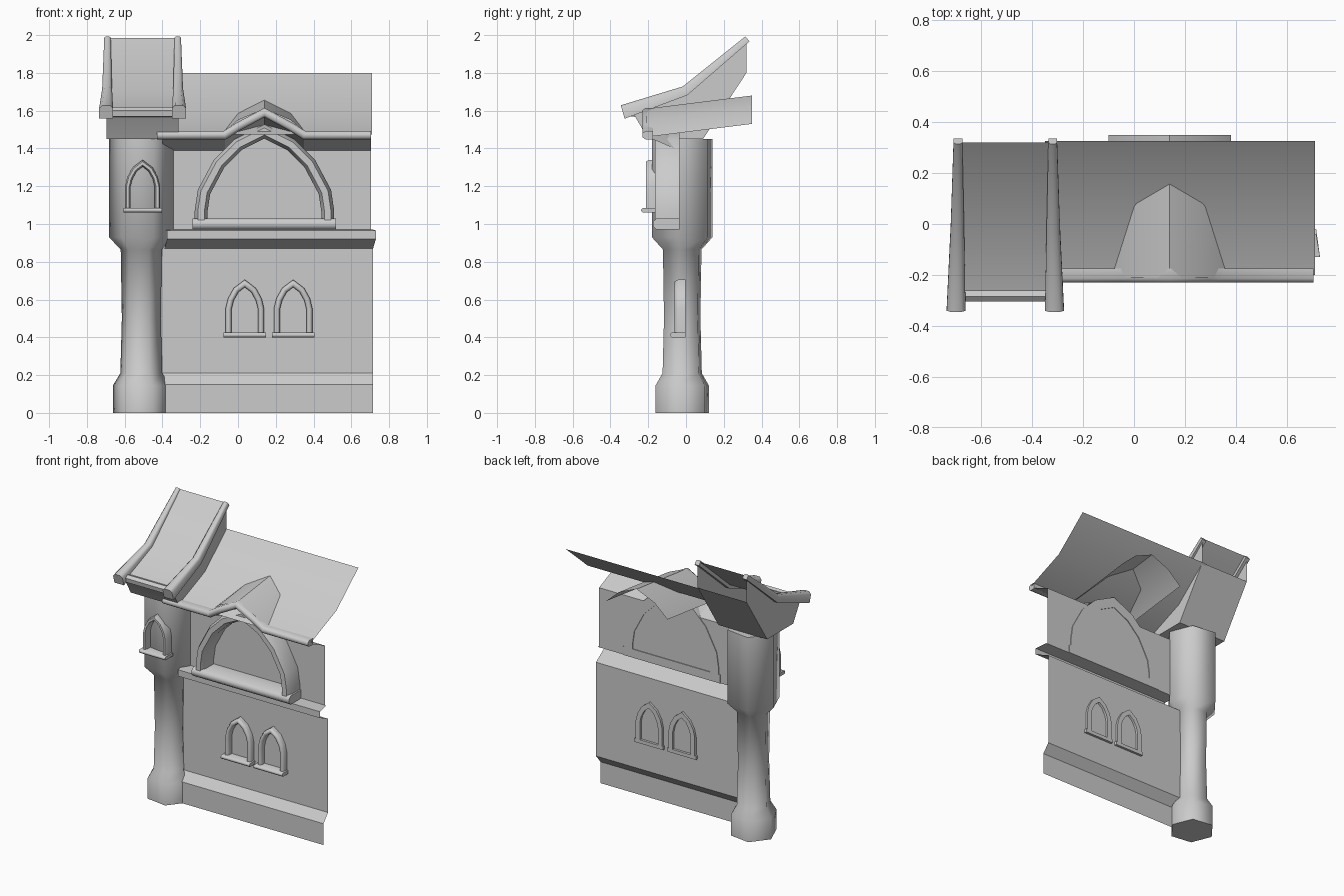
import bpy, bmesh, math
from math import radians, cos, sin
from mathutils import Vector

cube = bpy.data.objects.get("Cube")
if cube:
    bpy.data.objects.remove(cube, do_unlink=True)

# Single stone colour
GREY = (0.6, 0.6, 0.6, 1.0)
stone = bpy.data.materials.new("plain_grey")
stone.use_nodes = True
stone.diffuse_color = GREY
stone.node_tree.nodes["Principled BSDF"].inputs["Base Color"].default_value = GREY


def loft(name, sections, ring=False, caps=False, angle=30):
    """Join matching rows of points with quads; ring closes each row."""
    bm = bmesh.new()
    rows = [[bm.verts.new(p) for p in row] for row in sections]
    n = len(rows[0])
    for a, b in zip(rows, rows[1:]):
        for j in range(n if ring else n - 1):
            k = (j + 1) % n
            bm.faces.new((a[j], b[j], b[k], a[k]))
    if caps:
        bm.faces.new(rows[0])
        bm.faces.new(rows[-1][::-1])
    if ring or caps:
        bmesh.ops.recalc_face_normals(bm, faces=bm.faces)
    mesh = bpy.data.meshes.new(name)
    bm.to_mesh(mesh)
    bm.free()
    mesh.materials.append(stone)
    obj = bpy.data.objects.new(name, mesh)
    bpy.context.collection.objects.link(obj)
    bpy.ops.object.select_all(action='DESELECT')
    obj.select_set(True)
    bpy.context.view_layer.objects.active = obj
    bpy.ops.object.shade_smooth_by_angle(angle=radians(angle))
    return obj


def along_x(name, profile, x0, x1, **kw):
    """Extrude a (y, z) profile along x."""
    return loft(name, [[(x, y, z) for y, z in profile] for x in (x0, x1)], **kw)


def frame_sweep(name, path, half, front, back):
    """Sweep a rounded moulding along an (x, z) path in the facade plane."""
    pts = [Vector(p) for p in path]
    mid = front + 0.3 * (back - front)
    section = [(-half, back), (-half, mid), (-half * 0.5, front),
               (half * 0.5, front), (half, mid), (half, back)]
    rows = []
    for i, p in enumerate(pts):
        t_in = (p - pts[max(i - 1, 0)]).normalized()
        t_out = (pts[min(i + 1, len(pts) - 1)] - p).normalized()
        t = (t_in + t_out).normalized()
        normal = Vector((-t.y, t.x))
        ref = t_out if t_out.length else t_in
        stretch = 1 / max(t.dot(ref), 0.6)
        rows.append([(p.x + normal.x * o * stretch, y, p.y + normal.y * o * stretch)
                     for o, y in section])
    return loft(name, rows, ring=True, caps=True, angle=65)


def sill(name, cx, half, z0, z1, front, back):
    """Bar with a softened front under a window."""
    c = (z1 - z0) * 0.3
    profile = [(back, z0), (front + c, z0), (front, z0 + c),
               (front, z1 - c), (front + c, z1), (back, z1)]
    along_x(name, profile, cx - half, cx + half, ring=True, caps=True, angle=50)


def mirrored(cx, half_path):
    """Full arch from its left half, given as (distance from centre, z)."""
    left = [(cx - d, z) for d, z in half_path]
    return left + [(cx + d, z) for d, z in half_path[-2::-1]]


# Round corner tower
TX, TY = -0.512, -0.02
levels = [(0, .152), (.145, .152), (.21, .112), (.5, .104),
          (.865, .11), (.93, .173), (1.45, .173)]
loft("corner_tower",
     [[(TX + r * cos(radians(60 * k - 8)), TY + r * sin(radians(60 * k - 8)), z)
       for k in range(6)] for z, r in levels], ring=True, caps=True, angle=65)

# Lower wall with stepped plinth, and the ledge above it
along_x("lower_wall", [(-.07, 0), (-.07, .15), (-.02, .21), (-.02, .87)], -.44, .715)
loft("ledge", [[(x + e, y, z) for y, z, e in
                ((-.02, .87, 0), (-.13, .92, .015), (-.13, .965, .015), (-.04, .97, 0))]
               for x in (-.39, .715)])

# Eave line that rises to a gable over the great window
GX = .14
eave = [(-.43, 1.47)] + mirrored(GX, [(.21, 1.47), (.14, 1.515), (0, 1.59)]) + [(.705, 1.47)]
wall_line = [(max(x, -.4), z) for x, z in eave]
loft("upper_wall", [[(x, -.04, .97), (x, -.04, z - .08)] for x, z in wall_line])
loft("eave_soffit", [[(x, -.04, z - .08), (x, -.19, z - .015)] for x, z in wall_line])
frame_sweep("eave_moulding", eave, .022, -.23, -.175)

# Main roof and the small gable roof running through it
along_x("main_roof", [(-.2, 1.475), (.08, 1.59), (.325, 1.8)], -.35, .71)
gable = mirrored(GX, [(.24, -.15), (.14, -.06), (0, 0)])
loft("gable_roof", [[(x, -.21, 1.61 + d), (x, .35, 1.68 + d)] for x, d in gable])

# Great arched window
frame_sweep("great_window_frame",
            mirrored(GX, [(.335, 1.0), (.335, 1.07), (.32, 1.17), (.24, 1.32),
                          (.14, 1.42), (0, 1.49)]), .034, -.165, -.035)
sill("great_window_sill", GX, .38, .97, 1.03, -.175, -.035)


# Small arched windows
def small_window(name, cx, z, scale, front, back):
    half = [(.086, .01), (.086, .15), (.074, .2), (.046, .25), (0, .285)]
    path = mirrored(cx, [(d * scale, z + h * scale) for d, h in half])
    frame_sweep(name + "_frame", path, .016 * scale, front, back)
    sill(name + "_sill", cx, .112 * scale, z, z + .025 * scale, front - .024, back)


small_window("right_lower_window", .036, .4, 1, -.06, -.003)
small_window("left_lower_window", .292, .4, 1, -.06, -.003)
small_window("tower_window", -.505, 1.062, .91, -.213, -.15)

# Tower roof: hollow body open at the rear
RX = -.505
body = [(.32, 1.985), (0, 1.705), (-.29, 1.595), (-.27, 1.57),
        (-.2, 1.45), (.09, 1.45), (.32, 1.8)]
along_x("tower_roof", body, RX - .19, RX + .19, caps=True)
along_x("tower_roof_front_bar",
        [(-.3, 1.57), (-.305, 1.6), (-.285, 1.617), (-.26, 1.61), (-.265, 1.567)],
        RX - .17, RX + .17, ring=True, caps=True, angle=50)

# Tapered rails along both roof edges: (y, z, half width, centre offset, tilt)
stations = [(-.335, 1.593, .037, .193, 16), (-.005, 1.705, .026, .188, 28),
            (.325, 1.98, .017, .186, 39)]
for side, label in ((-1, "right"), (1, "left")):
    rows = []
    for y, z, h, off, tilt in stations:
        up = Vector((0, -sin(radians(tilt)), cos(radians(tilt))))
        c = Vector((RX + side * off, y, z))
        corners = [(-1, -1), (1, -1), (1, .55), (.55, 1), (-.55, 1), (-1, .55)]
        rows.append([c + Vector((u * h, 0, 0)) + up * (v * h) for u, v in corners])
    loft(label + "_roof_rail", rows, ring=True, caps=True, angle=50)
